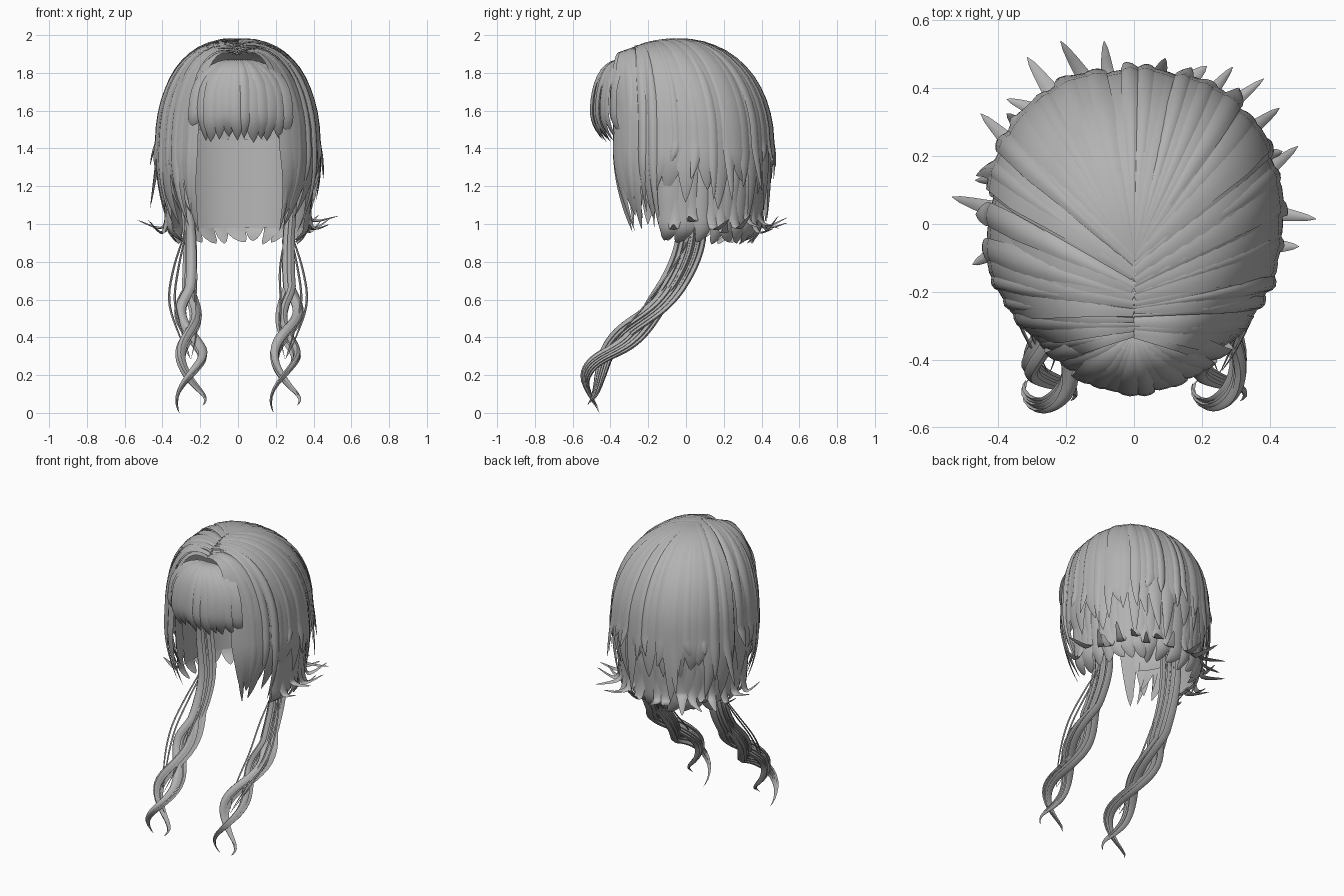
import bpy, bmesh, math, random
from mathutils import Vector

random.seed(11)
rnd = random.uniform
if "Cube" in bpy.data.objects:
    bpy.data.objects.remove(bpy.data.objects["Cube"])

grey = bpy.data.materials.new("hair grey")
grey.use_nodes = True
COLOR = (0.45, 0.45, 0.45, 1)
grey.diffuse_color = COLOR
grey.node_tree.nodes["Principled BSDF"].inputs["Base Color"].default_value = COLOR

# Lens-shaped cross-section: (across, outward)
SECTION = [(-1, 0), (-0.55, 0.7), (0, 1), (0.55, 0.7), (1, 0), (0, -0.4)]


def finish(bm, name):
    bmesh.ops.recalc_face_normals(bm, faces=bm.faces)
    for f in bm.faces:
        f.smooth = True
    me = bpy.data.meshes.new(name)
    bm.to_mesh(me)
    bm.free()
    me.set_sharp_from_angle(angle=math.radians(50))
    me.materials.append(grey)
    ob = bpy.data.objects.new(name, me)
    bpy.context.collection.objects.link(ob)


def spline(keys, t):
    """Smooth curve through the key points."""
    n = len(keys) - 1
    i = min(int(t * n), n - 1)
    f = t * n - i
    a, b, c, d = (keys[min(max(i + k, 0), n)] for k in (-1, 0, 1, 2))
    return b + 0.5 * f * (c - a + f * (2 * a - 5 * b + 4 * c - d + f * (3 * (b - c) + d - a)))


def strand(bm, path, width, thick, side0, side1, rings=18, root=0.3, taper=0.35):
    """Sweep the lens section along path(t), tapering to a pointed tip."""
    rows = []
    for i in range(rings + 1):
        t = i / rings
        p = path(t)
        tan = (path(min(t + 0.01, 1)) - path(max(t - 0.01, 0))).normalized()
        side = side0.lerp(side1, min(1, t * 2))
        side = (side - tan * side.dot(tan)).normalized()
        out = side.cross(tan)
        grow = root + (1 - root) * min(1, t / 0.35)
        s = max(grow * min(1, ((1 - t) / taper) ** 0.7), 0.02)
        rows.append([bm.verts.new(p + side * u * width * s + out * v * thick * s)
                     for u, v in SECTION])
    m = len(SECTION)
    for a, b in zip(rows, rows[1:]):
        for j in range(m):
            bm.faces.new((a[j], a[(j + 1) % m], b[(j + 1) % m], b[j]))
    bm.faces.new(rows[0])
    bm.faces.new(rows[-1])


def sheet(name, point, us, vs):
    """Single surface through a grid of points."""
    bm = bmesh.new()
    grid = [[bm.verts.new(point(u, v)) for v in vs] for u in us]
    for a, b in zip(grid, grid[1:]):
        for j in range(len(vs) - 1):
            bm.faces.new((a[j], a[j + 1], b[j + 1], b[j]))
    finish(bm, name)


def steps(lo, hi, n):
    return [lo + (hi - lo) * i / (n - 1) for i in range(n)]


def perp(v):
    return Vector((v.y, -v.x, 0)).normalized()


def rim(deg):
    """Widest outline of the head; 0 is the back, 180 the front."""
    s, c = math.sin(math.radians(deg)), math.cos(math.radians(deg))
    x = math.copysign(abs(s) ** 0.85, s) * 0.415
    y = math.copysign(abs(c) ** 0.85, c) * (0.44 if c > 0 else 0.41)
    return Vector((x, y, 1.43))


def parting(deg):
    f = min(1, max(0, (abs(deg) - 55) / 85))
    return Vector((0, -0.1 - 0.22 * f, 1.975 - 0.08 * f * f))


def over_dome(root, edge, f, bump):
    """Quarter arc from the parting to the rim."""
    ph = f * math.pi / 2
    p = root.lerp(edge, math.sin(ph))
    p.z = edge.z + (root.z - edge.z) * math.cos(ph) + bump * math.sin(2 * ph)
    return p


def long_path(deg, end, pull, lift=1.0, drift=0.0):
    root, edge = parting(deg), rim(deg)
    edge.x *= lift
    edge.y *= lift
    bump = 0.03 + (1.975 - root.z) * 0.4

    def path(t):
        if t < 0.6:
            return over_dome(root, edge, t / 0.6, bump)
        f = (t - 0.6) / 0.4
        s = 1 + 0.03 * math.sin(math.pi * f) + (pull - 1) * f * f
        p = Vector((edge.x * s, edge.y * (1 + (s - 1) * 0.6), edge.z + (end - edge.z) * f))
        return p + perp(edge) * drift * f * f
    return path


# Inner cap and lower nape lining
sheet("inner_cap", lambda a, t: long_path(a, 1.25, 0.95, 0.97)(t) - Vector((0, 0, 0.012)),
      steps(-136, 136, 51), steps(0, 1, 20))


def nape(a, f):
    p = rim(a) * (0.93 - 0.07 * f)
    p.z = 1.45 - 0.47 * f
    return p


sheet("nape_lining", nape, steps(-98, 98, 33), steps(0, 1, 6))

# Main layer: broad locks falling from the parting, then loose locks on top
for name, count, wide, lift in (("crown_locks", 16, 0.064, 1.0), ("loose_locks", 13, 0.034, 1.02)):
    bm = bmesh.new()
    for sign in (-1, 1):
        for a in steps(3, 144, count):
            a += rnd(-3, 3)
            if a > 108:                      # face-framing locks
                end, pull = rnd(0.93, 1.1), rnd(0.72, 0.86)
            elif a > 78:
                end, pull = rnd(1.02, 1.25), rnd(0.9, 1.0)
            else:
                end, pull = rnd(1.0, 1.25), rnd(0.9, 1.0)
            if lift > 1 and a < 108:
                end, pull = rnd(1.06, 1.34), rnd(0.96, 1.12)
            path = long_path(sign * a, end, pull, lift * rnd(0.985, 1.015), rnd(-0.04, 0.04))
            strand(bm, path, wide * rnd(0.7, 1.25), rnd(0.01, 0.016),
                   perp(rim(sign * a) - parting(a)), perp(rim(sign * a)), 22, 0.25)
    finish(bm, name)

# Fringe
bm = bmesh.new()
fringe_root = Vector((0, -0.32, 1.865))
for u in steps(-1, 1, 12):
    edge = Vector((0.24 * u + 0.01, -0.492 + 0.1 * u * u + rnd(-0.008, 0.008), 1.6))
    drop = rnd(0.11, 0.15) + 0.03 * (1 - u * u)
    slant = rnd(-0.02, 0.02)

    def fringe(t):
        if t < 0.65:
            return over_dome(fringe_root, edge, t / 0.65, 0.02)
        f = (t - 0.65) / 0.35
        return edge + Vector((slant * f, 0.06 * f * f, -drop * f))
    strand(bm, fringe, rnd(0.03, 0.048), 0.012, perp(edge - fringe_root),
           Vector((-1, -0.4 * u, 0)), 16, 0.12, 0.22)
finish(bm, "fringe")

# Nape layer: flicked-out locks and broad tucked-under locks
bm = bmesh.new()
for i, a in enumerate(steps(-104, 104, 37)):
    a += rnd(-3, 3)
    d = rim(a)
    if i % 2:
        shape = [(0.95, 1.5), (0.94, 1.25), (0.9, 1.08), (0.97, rnd(0.95, 1.02)),
                 (rnd(1.1, 1.3), rnd(0.97, 1.05))]
        width, taper = rnd(0.035, 0.05), 0.5
    else:
        shape = [(0.94, 1.5), (0.93, 1.25), (0.9, 1.08), (0.87, 0.97),
                 (rnd(0.68, 0.82), rnd(0.89, 0.92))]
        width, taper = rnd(0.045, 0.06), 0.3
    bend = perp(d) * rnd(-0.05, 0.05)
    keys = [Vector((d.x * r, d.y * r, z)) for r, z in shape]
    keys[-1] += bend
    strand(bm, lambda t: spline(keys, t), width, 0.016, perp(d), perp(d), 18, 0.6, taper)
finish(bm, "nape_locks")

# Two long side tails, each splitting into a loose two-strand twist
TAIL = [(0.28, 0.0, 1.4), (0.28, 0.03, 1.15), (0.265, 0.03, 0.92), (0.265, -0.03, 0.74),
        (0.275, -0.15, 0.56), (0.255, -0.31, 0.4), (0.25, -0.44, 0.28), (0.25, -0.5, 0.16),
        (0.25, -0.49, 0.02)]
X = Vector((1, 0, 0))
for sign, name in ((1, "left_tail"), (-1, "right_tail")):
    keys = [Vector((sign * x, y, z)) for x, y, z in TAIL]
    bm = bmesh.new()
    for group in (0, 1):
        for k in range(5):
            ox, oy = rnd(-0.02, 0.02), -0.05 + 0.025 * k
            reach = 1 if k == 2 else rnd(0.92, 0.98)

            def twist(t):
                p = spline(keys, t * reach)
                low = min(1, max(0, (0.62 - p.z) / 0.3))
                amp = 0.034 + 0.024 * low + 0.03 * max(0, 0.2 - p.z) / 0.2
                th = math.pi * ((min(p.z, 0.66) - 0.19) / 0.23 + 0.5 + group)
                tight = (1 - 0.45 * low) * (1 - 0.7 * t ** 6)
                depth = amp * 0.55 * math.sin(th) + oy * tight
                return p + Vector((amp * math.cos(th) + ox * tight, depth, -depth * 0.6 * low))
            strand(bm, twist, rnd(0.02, 0.028), 0.02, -X, -X, 48, 0.7, 0.3)
    # Thin stray wisps bowing away from the bundle
    for bow in (0.09, -0.05, 0.06):
        def wisp(t):
            p = spline(keys, 0.2 + 0.55 * t)
            s = math.sin(math.pi * t)
            return p + Vector((sign * bow * s, -0.05 * s, 0.03 * s))
        strand(bm, wisp, 0.006, 0.006, -X, -X, 24, 0.7)
    finish(bm, name)
